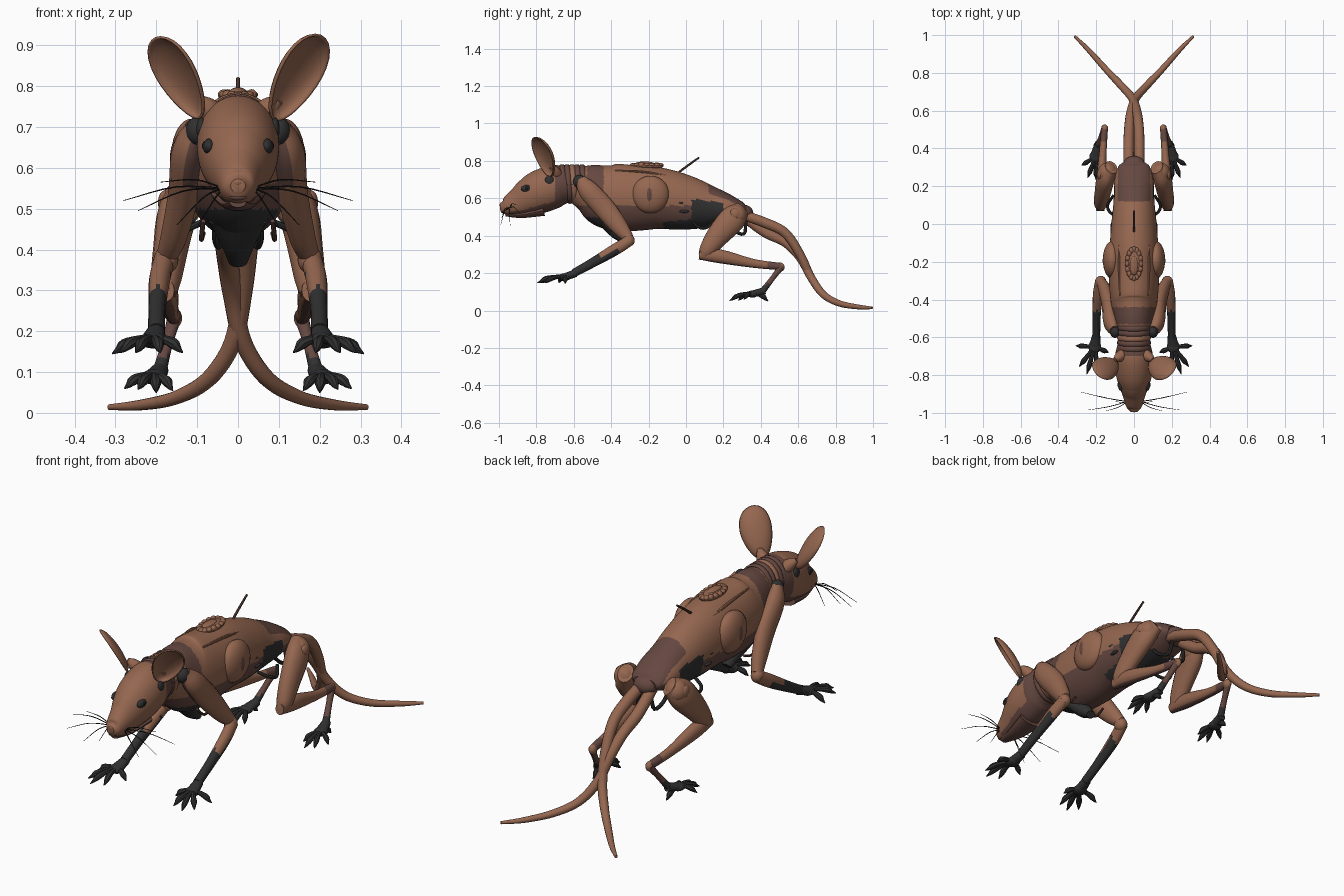
import bpy, bmesh, math, random
from mathutils import Vector

random.seed(4)
if "Cube" in bpy.data.objects:
    bpy.data.objects.remove(bpy.data.objects["Cube"])


def material(name, r, g, b):
    m = bpy.data.materials.new(name)
    m.use_nodes = True
    m.diffuse_color = (r, g, b, 1)
    m.node_tree.nodes["Principled BSDF"].inputs["Base Color"].default_value = (r, g, b, 1)
    return m


BROWN = material("copper brown", .3, .135, .08)
DARK = material("dark brown", .13, .064, .052)
COAL = material("charcoal", .03, .03, .03)
BLACK = material("black", .01, .01, .01)
PALETTE = [BROWN, DARK, COAL, BLACK]
X, Y, Z = Vector((1, 0, 0)), Vector((0, 1, 0)), Vector((0, 0, 1))
SIDES = ((1, "left"), (-1, "right"))


def finish(name, bm, mat=BROWN, rule=None):
    """Turn a bmesh into a shaded object; rule maps a face centre and normal to a material."""
    bmesh.ops.recalc_face_normals(bm, faces=bm.faces)
    me = bpy.data.meshes.new(name)
    for m in PALETTE:
        me.materials.append(m)
    for f in bm.faces:
        m = rule(f.calc_center_median(), f.normal) if rule else mat
        f.material_index = PALETTE.index(m)
    bm.to_mesh(me)
    bm.free()
    ob = bpy.data.objects.new(name, me)
    bpy.context.collection.objects.link(ob)
    bpy.ops.object.select_all(action='DESELECT')
    ob.select_set(True)
    bpy.context.view_layer.objects.active = ob
    bpy.ops.object.shade_smooth_by_angle(angle=math.radians(40))
    return ob


def spline(pts, k):
    """Catmull-Rom through points of any dimension."""
    p = [Vector(q) for q in pts]
    p = [p[0] * 2 - p[1]] + p + [p[-1] * 2 - p[-2]]
    out = []
    for a, b, c, d in zip(p, p[1:], p[2:], p[3:]):
        for i in range(k):
            t = i / k
            out.append((b * 2 + (c - a) * t + (a * 2 - b * 5 + c * 4 - d) * t * t
                        + (b * 3 - a - c * 3 + d) * t ** 3) / 2)
    return out + [p[-2]]


def sweep(name, pts, s=1, k=4, n=14, ref=X, mat=BROWN, rule=None):
    """Skin ellipses (x, y, z, radius along ref, other radius) along a path."""
    path = spline([(q[0] * s, q[1], q[2], q[3], q[-1]) for q in pts], k)
    bm, rings = bmesh.new(), []
    for i, q in enumerate(path):
        ahead, behind = path[min(i + 1, len(path) - 1)], path[max(i - 1, 0)]
        t = (Vector(ahead[:3]) - Vector(behind[:3])).normalized()
        a = (ref - t * ref.dot(t)).normalized()
        b = t.cross(a)
        rings.append([bm.verts.new(Vector(q[:3]) + a * q[3] * math.cos(w) + b * q[4] * math.sin(w))
                      for w in (math.tau * j / n for j in range(n))])
    for r0, r1 in zip(rings, rings[1:]):
        for j in range(n):
            bm.faces.new((r0[j], r0[j - 1], r1[j - 1], r1[j]))
    bm.faces.new(rings[0])
    bm.faces.new(rings[-1])
    return finish(name, bm, mat, rule)


def loft(name, stations, rule):
    """Body volume from stations of y, top, bottom, half width."""
    sweep(name, [(0, y, (t + b) / 2, w, (t - b) / 2) for y, t, b, w in stations],
          k=16, n=80, rule=rule)


def ball(name, c, size, mat=BROWN, rule=None):
    bm = bmesh.new()
    bmesh.ops.create_uvsphere(bm, u_segments=28, v_segments=18, radius=1)
    bmesh.ops.scale(bm, vec=size, verts=bm.verts)
    bmesh.ops.translate(bm, vec=c, verts=bm.verts)
    return finish(name, bm, mat, rule)


# Torso with painted flank, belly, chest and rump panels
def torso_paint(c, nrm):
    if c.y < -.3 and c.z < .5 and nrm.y < -.1:
        return COAL
    if .03 < c.y < .2 and c.z < .6 - .12 * c.y or -.12 < c.y < .1 and c.z < .485 + .1 * c.y:
        return COAL
    if c.y > .12 and (abs(c.x) < .085 or nrm.z < 0):
        return DARK
    if -.53 < c.y < -.44 and (abs(c.x) < .085 or c.z > .62) or c.y < .03 and c.z < .56:
        return DARK
    return BROWN


loft("torso", [(-.61, .765, .59, .075), (-.52, .785, .52, .10), (-.42, .788, .44, .122),
               (-.3, .778, .425, .132), (-.15, .765, .435, .13), (0, .722, .43, .12),
               (.12, .67, .44, .108), (.22, .625, .46, .105), (.3, .58, .49, .085),
               (.325, .56, .51, .06)], torso_paint)


# Head with dark throat and nape
def head_paint(c, nrm):
    return DARK if c.y > -.7 or nrm.z < -.55 and c.y > -.94 else BROWN


loft("head", [(-.995, .573, .54, .018), (-.965, .603, .51, .042), (-.9, .655, .5, .062),
              (-.84, .708, .505, .084), (-.78, .75, .52, .098), (-.7, .778, .55, .1),
              (-.64, .772, .575, .088), (-.58, .765, .59, .075)], head_paint)
sweep("lower_jaw", [(0, -.965, .515, .02, .012), (0, -.88, .512, .042, .018),
                    (0, -.76, .535, .066, .03)], mat=DARK)
ball("nose", (0, -.985, .565), (.016, .012, .012))
ball("mouth", (0, -.978, .528), (.022, .012, .008), DARK)

# Wrinkled neck
for i in range(5):
    y = -.655 + i * .027
    ring = [(.083 * math.cos(w), y - .008 * math.sin(w), .676 + .099 * math.sin(w), .014, .007)
            for w in (math.tau * j / 28 for j in range(29))]
    sweep("neck_ring", ring, k=1, n=8, ref=Y, mat=BROWN if i == 2 else DARK)

# Keel under the chest and tail root
sweep("chest_keel", [(0, -.44, .475, .075, .03), (0, -.37, .415, .042, .035),
                     (0, -.32, .37, .024, .018)], mat=COAL)
ball("tail_root", (0, .31, .52), (.06, .05, .045), DARK)

# Back mechanism: oval base, ring of uneven knobs, ridge and antenna
ball("back_plate", (0, -.21, .772), (.045, .09, .018))
for i in range(16):
    w = math.tau * i / 16
    ball("back_knob", (.036 * math.cos(w), -.21 + .075 * math.sin(w), .779),
         (.013, .016, .008 + .006 * random.random()))
ball("back_core", (0, -.22, .785), (.022, .05, .012))
sweep("antenna", [(0, -.07, .715, .006), (0, 0, .768, .006), (0, .07, .818, .005)],
      n=8, mat=DARK)


def paw(name, s, root, palm, tips, r):
    """Palm with knuckled, clawed toes."""
    sweep(name + "_palm", [(*root, r * 1.4), (*palm, r * 2, r * 1.3)], s, mat=COAL)
    ball(name + "_pad", (palm[0] * s, palm[1], palm[2]), (r * 2.2, r * 2.2, r * 1.3), COAL)
    p = Vector(palm)
    for tip in tips:
        t = Vector(tip)
        a, b = p.lerp(t, .35) + Z * r * .8, p.lerp(t, .7) + Z * r * .8
        c = p.lerp(t, .85) + Z * r * .3
        across = Z.cross(t - p)
        sweep(name + "_toe", [(*p, r), (*a, r * .7), (*b, r * .9), (*c, r * .55), (*t, r * .12)], s,
              k=3, n=8, ref=Vector((across.x * s, across.y, 0)).normalized(), mat=COAL)


for s, side in SIDES:
    def part(n):
        return side + "_" + n

    # Cupped ear: half a sphere mapped onto tilted axes
    bm = bmesh.new()
    bmesh.ops.create_uvsphere(bm, u_segments=28, v_segments=14, radius=1)
    bmesh.ops.delete(bm, geom=[v for v in bm.verts if v.co.z > .01], context='VERTS')
    along, across = Vector((.055, -.028, .1)), Vector((.048, .056, -.022))
    face = Vector((.55, -.8, -.2)).normalized()
    for v in bm.verts:
        wide = .87 + .2 * v.co.y
        p = Vector((.148, -.764, .82)) + along * v.co.y + across * v.co.x * wide
        p += face * v.co.z * .035
        v.co = (p.x * s, p.y, p.z)
    ear = finish(part("ear"), bm)
    thick = ear.modifiers.new("thickness", 'SOLIDIFY')
    thick.thickness = .006
    sweep(part("ear_stalk"), [(.055, -.69, .725, .032), (.08, -.705, .75, .026),
                              (.1, -.718, .768, .012)], s)

    # Eyes, cheek and shoulder patches
    ball(part("eye_socket"), (.07 * s, -.845, .652), (.016, .038, .02), COAL)
    ball(part("eye"), (.08 * s, -.85, .654), (.008, .014, .012), BLACK)
    ball(part("cheek_patch"), (.09 * s, -.73, .695), (.012, .024, .028), COAL)
    ball(part("shoulder_joint"), (.1 * s, -.57, .69), (.028, .033, .035), COAL)

    # Whiskers
    for tx, ty, tz in ((.28, -.89, .52), (.245, -.985, .495),
                       (.15, -.99, .46), (.1, -.94, .455), (.19, -.91, .565)):
        sweep(part("whisker"), [(.035, -.94, .55, .0022),
                                (tx * .55, (ty - .95) / 2, tz * .4 + .345, .002),
                                (tx, ty, tz, .0008)], s, n=5, ref=Y, mat=BLACK)

    # Flank dome with oval inlay, ridge, slots and hose loops
    ball(part("flank_dome"), (.115 * s, -.19, .62), (.05, .1, .1))
    ball(part("dome_inlay"), (.117 * s, -.195, .62), (.05, .042, .08), DARK)
    for y, z in ((-.03, .575), (-.01, .53)):
        ball(part("flank_slot"), (.114 * s, y, z), (.01, .025, .008), COAL)
    sweep(part("hip_hose"), [(.08, .04, .47, .008), (.125, .06, .45, .008), (.14, .1, .44, .008),
                             (.11, .15, .47, .008)], s, n=8, mat=COAL)
    sweep(part("rump_hose"), [(.05, .2, .48, .009), (.055, .25, .43, .009), (.045, .31, .41, .009),
                              (.03, .32, .48, .009)], s, n=8, mat=COAL)
    sweep(part("belly_hose"), [(.085, -.44, .47, .006), (.09, -.39, .425, .006),
                               (.085, -.33, .44, .006)], s, n=8, mat=DARK)
    sweep(part("back_ridge"), [(.075, -.38, .75, .004), (.08, -.2, .738, .007),
                               (.07, -.02, .7, .004)], s, n=8)

    # Front leg
    sweep(part("upper_arm"), [(.105, -.565, .7, .024, .03), (.122, -.52, .64, .04, .055),
                              (.133, -.43, .54, .038, .058), (.155, -.35, .44, .033, .045),
                              (.174, -.305, .385, .026, .028)], s, k=8,
          rule=lambda c, n: DARK if n.x * s < .3 and n.y < -.3 and c.z > .56 else BROWN)
    ball(part("elbow"), (.176 * s, -.308, .375), (.03, .034, .034))
    sweep(part("forearm"), [(.18, -.3, .375, .026, .03), (.192, -.38, .325, .026, .032),
                            (.198, -.5, .255, .021, .026), (.2, -.6, .2, .021, .022)], s, k=8,
          rule=lambda c, n: BROWN if c.y > -.36 or c.y > -.46 and n.z > .1 else COAL)
    paw(part("hand"), s, (.2, -.59, .2), (.208, -.65, .178),
        ((.135, -.68, .148), (.19, -.775, .148), (.25, -.795, .148), (.29, -.755, .148),
         (.308, -.645, .145)), .0155)

    # Hind leg
    sweep(part("thigh"), [(.12, .3, .54, .035, .045), (.148, .25, .49, .048, .072),
                          (.165, .17, .40, .043, .062), (.176, .115, .325, .037, .045),
                          (.176, .09, .29, .025, .028)], s)
    ball(part("hip"), (.14 * s, .27, .51), (.052, .055, .055))
    ball(part("hip_cap"), (.178 * s, .262, .515), (.018, .03, .03))
    sweep(part("shin"), [(.178, .07, .3, .022, .028), (.176, .18, .29, .03, .038),
                         (.166, .36, .252, .02, .024), (.156, .505, .235, .018, .02)], s,
          rule=lambda c, n: DARK if c.y > .42 or n.z < -.7 else BROWN)
    ball(part("ankle"), (.155 * s, .505, .232), (.018, .022, .024))
    sweep(part("heel"), [(.155, .51, .235, .018), (.172, .465, .175, .014),
                         (.19, .415, .11, .017)], s,
          rule=lambda c, n: DARK if c.z > .14 else COAL)
    paw(part("foot"), s, (.19, .42, .105), (.205, .355, .088),
        ((.16, .28, .055), (.2, .232, .053), (.245, .245, .058), (.278, .31, .06),
         (.2, .44, .05)), .0145)

    # Crossing tail: one strand arches above the other
    low = 0 if s > 0 else .05
    sweep(part("tail"), [(.028, .29, .515, .026), (.028, .42, .47 - low, .028),
                         (.024, .53, .415 - low, .026), (.012, .61, .3 - low / 3, .024),
                         (-.012, .67, .175, .022), (-.07, .735, .085, .02),
                         (-.15, .82, .038, .017), (-.24, .92, .019, .013),
                         (-.315, .995, .014, .007)], s, k=6)
